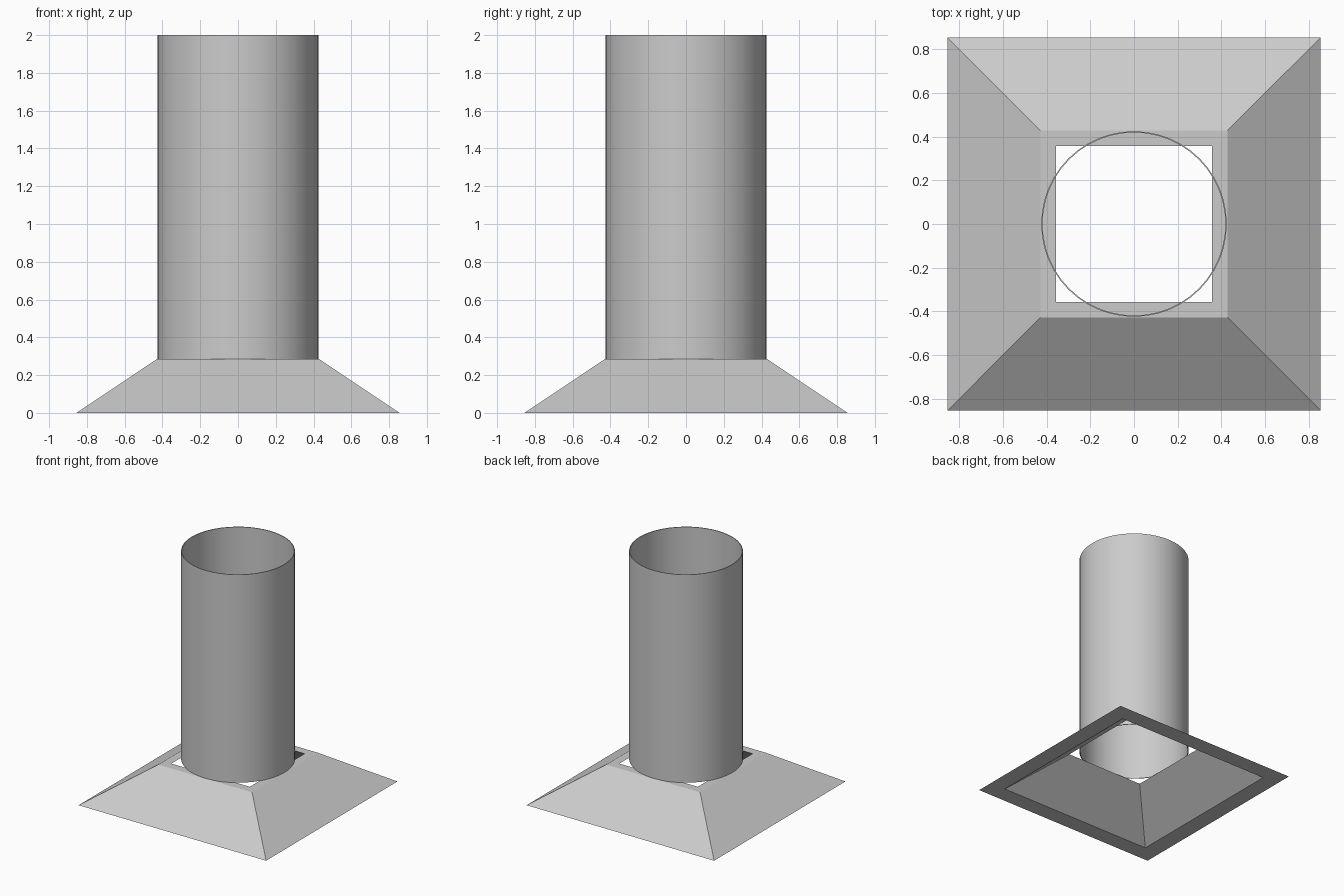
import bpy, bmesh, math

if "Cube" in bpy.data.objects:
    bpy.data.objects.remove(bpy.data.objects["Cube"])


def ring_tube(name, profile, sides, turn=0.0):
    """Sweep a closed (radius, z) profile around z with the given number of sides."""
    bm = bmesh.new()
    rings = []
    for i in range(sides):
        a = turn + 2 * math.pi * i / sides
        rings.append([bm.verts.new((r * math.cos(a), r * math.sin(a), z)) for r, z in profile])
    n = len(profile)
    for i in range(sides):
        p, q = rings[i], rings[(i + 1) % sides]
        for j in range(n):
            k = (j + 1) % n
            bm.faces.new((p[j], q[j], q[k], p[k]))
    bmesh.ops.recalc_face_normals(bm, faces=bm.faces)
    mesh = bpy.data.meshes.new(name)
    bm.to_mesh(mesh)
    bm.free()
    obj = bpy.data.objects.new(name, mesh)
    bpy.context.collection.objects.link(obj)
    return obj


JOIN = 0.286          # height where hood meets pipe
D = math.sqrt(2)      # half-width to corner radius

# Hollow square hood, open at both ends
ring_tube("hood", [(0.855 * D, 0), (0.4275 * D, JOIN), (0.357 * D, JOIN), (0.713 * D, 0)],
          4, math.pi / 4)

# Thin-walled open pipe
pipe = ring_tube("pipe", [(0.425, JOIN), (0.425, 2), (0.419, 2), (0.419, JOIN)], 48)
bpy.context.view_layer.objects.active = pipe
pipe.select_set(True)
bpy.ops.object.shade_smooth_by_angle(angle=math.radians(30))
